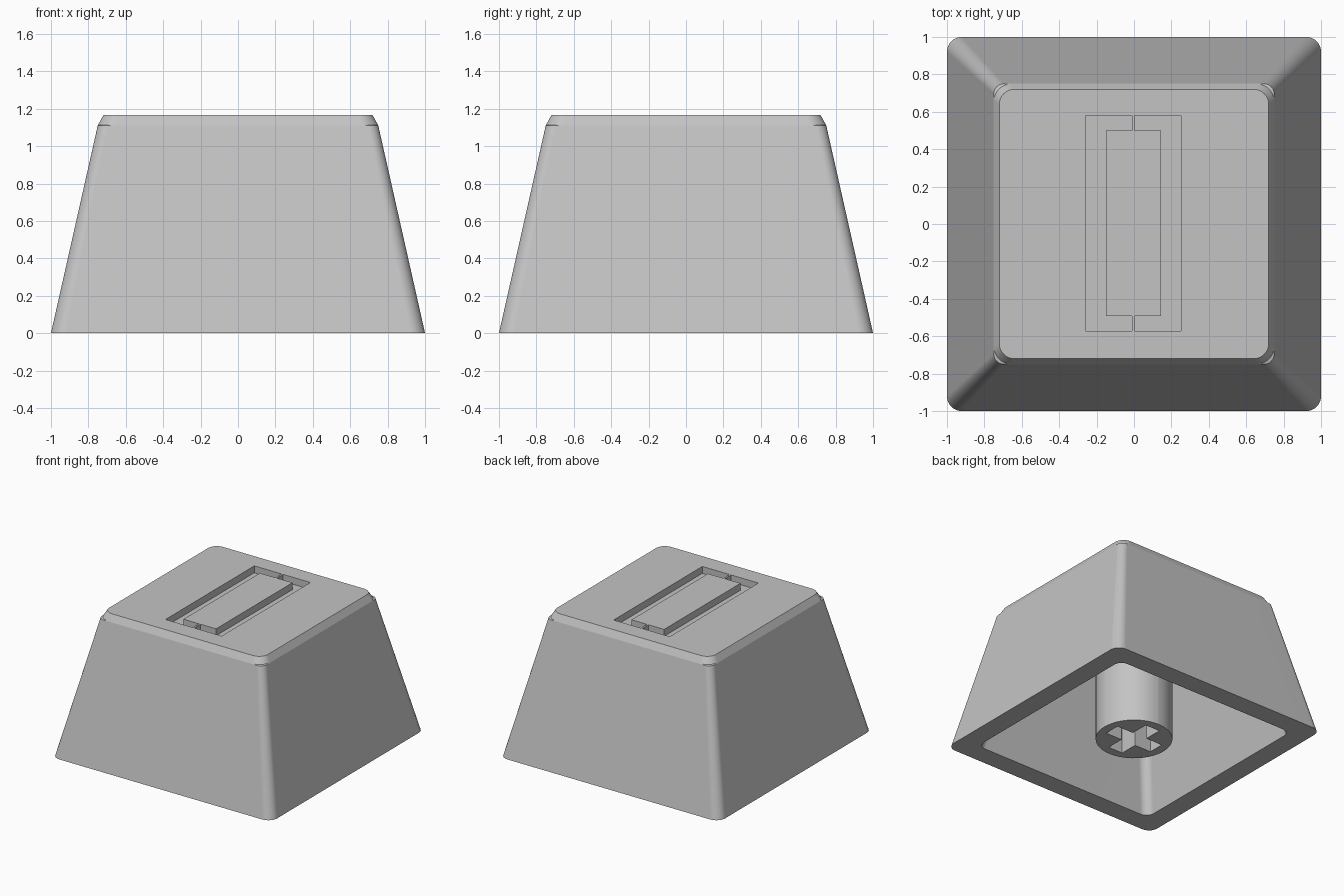
import bpy
import bmesh
from math import pi, cos, sin, radians

if "Cube" in bpy.data.objects:
    bpy.data.objects.remove(bpy.data.objects["Cube"], do_unlink=True)

grey = bpy.data.materials.new("matte grey plastic")
grey.use_nodes = True
colour = (0.55, 0.55, 0.55, 1)
grey.diffuse_color = colour
grey.node_tree.nodes["Principled BSDF"].inputs["Base Color"].default_value = colour


def rounded_square(half, radius, steps=10):
    """Counter-clockwise outline of a square with round corners."""
    points = []
    for corner, (sx, sy) in enumerate([(1, 1), (-1, 1), (-1, -1), (1, -1)]):
        for i in range(steps + 1):
            a = (corner + i / steps) * pi / 2
            points.append((sx * (half - radius) + radius * cos(a),
                           sy * (half - radius) + radius * sin(a)))
    return points


def loft(name, sections):
    """Closed solid through (outline, height) sections."""
    bm = bmesh.new()
    rings = [[bm.verts.new((x, y, z)) for x, y in outline] for outline, z in sections]
    for low, high in zip(rings, rings[1:]):
        for i in range(len(low)):
            j = (i + 1) % len(low)
            bm.faces.new((low[i], low[j], high[j], high[i]))
    bm.faces.new(rings[0][::-1])
    bm.faces.new(rings[-1])
    bmesh.ops.recalc_face_normals(bm, faces=bm.faces)
    mesh = bpy.data.meshes.new(name)
    bm.to_mesh(mesh)
    bm.free()
    mesh.materials.append(grey)
    obj = bpy.data.objects.new(name, mesh)
    bpy.context.collection.objects.link(obj)
    return obj


def prism(name, outline, bottom, top):
    return loft(name, [(outline, bottom), (outline, top)])


def activate(obj):
    bpy.ops.object.select_all(action="DESELECT")
    obj.select_set(True)
    bpy.context.view_layer.objects.active = obj


def cut(obj, cutter):
    """Subtract the cutter, then discard it."""
    cutter.hide_render = True
    activate(obj)
    mod = obj.modifiers.new("cut", "BOOLEAN")
    mod.operation = "DIFFERENCE"
    mod.solver = "EXACT"
    mod.object = cutter
    bpy.ops.object.modifier_apply(modifier=mod.name)
    bpy.data.objects.remove(cutter, do_unlink=True)


def finish(obj):
    """Smooth the round corners while keeping flats flat and edges sharp."""
    activate(obj)
    bpy.ops.object.shade_smooth_by_angle(angle=radians(13))
    mod = obj.modifiers.new("flat faces", "WEIGHTED_NORMAL")
    mod.keep_sharp = True


# Tapered cap with a small corner ledge and a chamfered top
cap = loft("keycap_shell", [
    (rounded_square(1.0, 0.08), 0),
    (rounded_square(0.75, 0.055), 1.11),
    (rounded_square(0.748, 0.09), 1.114),
    (rounded_square(0.72, 0.08), 1.165),
])

# Hollow underside, following the outer taper
cut(cap, loft("cavity_cutter", [
    (rounded_square(0.857, 0.07), -0.1),
    (rounded_square(0.61, 0.07), 1.0),
]))

# Pair of bracket-shaped grooves in the top, separated by thin bridges
outer_x, inner_x, gap = 0.255, 0.148, 0.007
outer_y, inner_y = 0.576, 0.496
bracket = [(gap, outer_y), (outer_x, outer_y), (outer_x, -outer_y), (gap, -outer_y),
           (gap, -inner_y), (inner_x, -inner_y), (inner_x, inner_y), (gap, inner_y)]
for side in (-1, 1):
    outline = [(side * x - 0.003, y + 0.004) for x, y in bracket]
    cut(cap, prism("groove_cutter", outline, 1.108, 1.3))
finish(cap)

# Round stem with a cross-shaped socket
stem = prism("stem", rounded_square(0.289, 0.2889, 12), 0, 1.005)
arm, width = 0.217, 0.066
cross = []
for c, s in [(1, 0), (0, 1), (-1, 0), (0, -1)]:
    for x, y in [(arm, -width), (arm, width), (width, width)]:
        cross.append((c * x - s * y, s * x + c * y))
cut(stem, prism("socket_cutter", cross, -0.1, 0.45))
finish(stem)
